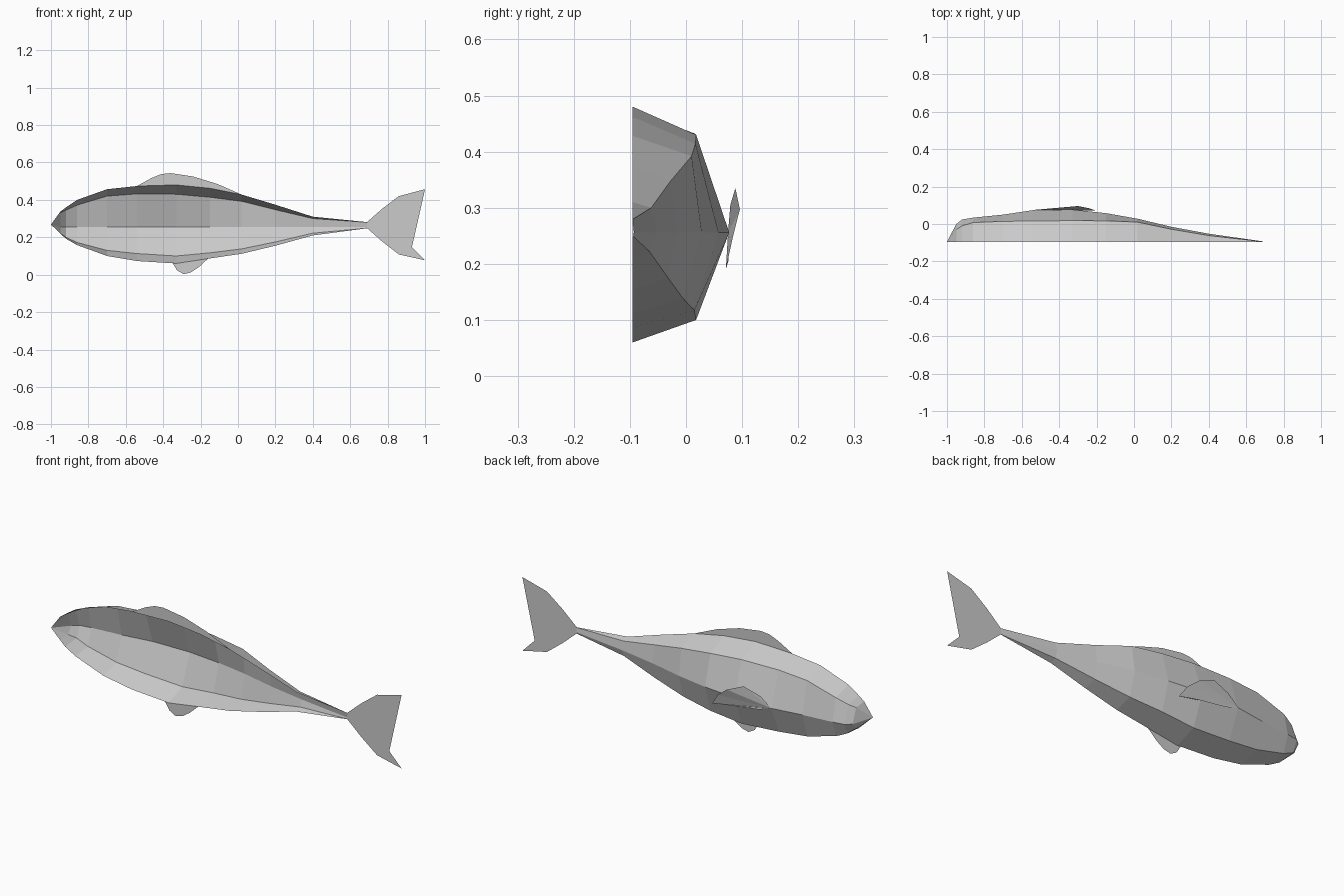
import bpy, bmesh

BACK = -0.095  # open cut plane of the half body

grey = bpy.data.materials.new("plain_grey")
grey.diffuse_color = (0.6, 0.6, 0.6, 1)


def make_object(name, bm):
    mesh = bpy.data.meshes.new(name)
    bm.to_mesh(mesh)
    bm.free()
    mesh.materials.append(grey)
    obj = bpy.data.objects.new(name, mesh)
    bpy.context.collection.objects.link(obj)
    return obj


def flat_fin(name, outline):
    """Paper-thin fin lying in the cut plane."""
    bm = bmesh.new()
    face = bm.faces.new([bm.verts.new((x, BACK, z)) for x, z in outline])
    bmesh.ops.triangulate(bm, faces=[face])
    return make_object(name, bm)


# Body ribs: x, top z, upper ridge (y, z), side y, lower ridge (y, z), bottom z
ribs = [
    (-0.95, 0.337, -0.03, 0.330, 0.000, -0.03, 0.222, 0.220),
    (-0.92, 0.360, -0.01, 0.345, 0.024, 0.000, 0.200, 0.192),
    (-0.86, 0.400, 0.008, 0.372, 0.034, 0.004, 0.172, 0.158),
    (-0.70, 0.457, 0.014, 0.420, 0.050, 0.010, 0.130, 0.100),
    (-0.54, 0.474, 0.016, 0.432, 0.074, 0.014, 0.113, 0.073),
    (-0.33, 0.480, 0.018, 0.430, 0.077, 0.018, 0.100, 0.060),
    (-0.15, 0.462, 0.017, 0.414, 0.058, 0.015, 0.117, 0.087),
    (0.02, 0.428, 0.010, 0.392, 0.028, -0.005, 0.138, 0.112),
    (0.20, 0.374, -0.028, 0.347, -0.015, -0.032, 0.175, 0.155),
    (0.40, 0.310, -0.062, 0.300, -0.052, -0.065, 0.222, 0.210),
    (0.69, 0.281, -0.094, 0.280, -0.093, -0.094, 0.249, 0.248),
]
bm = bmesh.new()
nose = bm.verts.new((-1, BACK, 0.268))
loops = []
for x, zt, yu, zu, ys, yl, zl, zb in ribs:
    points = [(BACK, zt), (yu, zu), (ys, 0.256), (yl, zl), (BACK, zb)]
    loops.append([bm.verts.new((x, y, z)) for y, z in points])
for i in range(4):
    bm.faces.new((nose, loops[0][i], loops[0][i + 1]))
    for a, b in zip(loops, loops[1:]):
        bm.faces.new((a[i], b[i], b[i + 1], a[i + 1]))
make_object("body", bm)

# Fins in the cut plane
flat_fin("dorsal_fin", [(-0.54, 0.474), (-0.46, 0.518), (-0.41, 0.538), (-0.36, 0.543),
                        (-0.24, 0.525), (-0.11, 0.485), (0.02, 0.428), (-0.15, 0.462),
                        (-0.33, 0.48)])
flat_fin("belly_fin", [(-0.35, 0.062), (-0.325, 0.022), (-0.29, 0.003), (-0.25, 0.013),
                       (-0.21, 0.04), (-0.16, 0.086), (-0.33, 0.06)])
flat_fin("tail_fin", [(0.69, 0.281), (0.77, 0.352), (0.86, 0.42), (1, 0.457), (0.93, 0.385),
                      (0.895, 0.305), (0.895, 0.225), (0.93, 0.148), (1, 0.077),
                      (0.86, 0.108), (0.77, 0.178), (0.69, 0.249)])

# Side fin: bowed plate fanned out from its root
bm = bmesh.new()
rim = [(-0.48, 0.079, 0.305), (-0.39, 0.088, 0.335), (-0.30, 0.096, 0.297),
       (-0.24, 0.084, 0.25), (-0.20, 0.071, 0.19), (-0.29, 0.076, 0.207),
       (-0.47, 0.076, 0.232)]
root = bm.verts.new((-0.54, 0.075, 0.256))
verts = [bm.verts.new(p) for p in rim]
for a, b in zip(verts, verts[1:]):
    bm.faces.new((root, a, b))
make_object("side_fin", bm)
